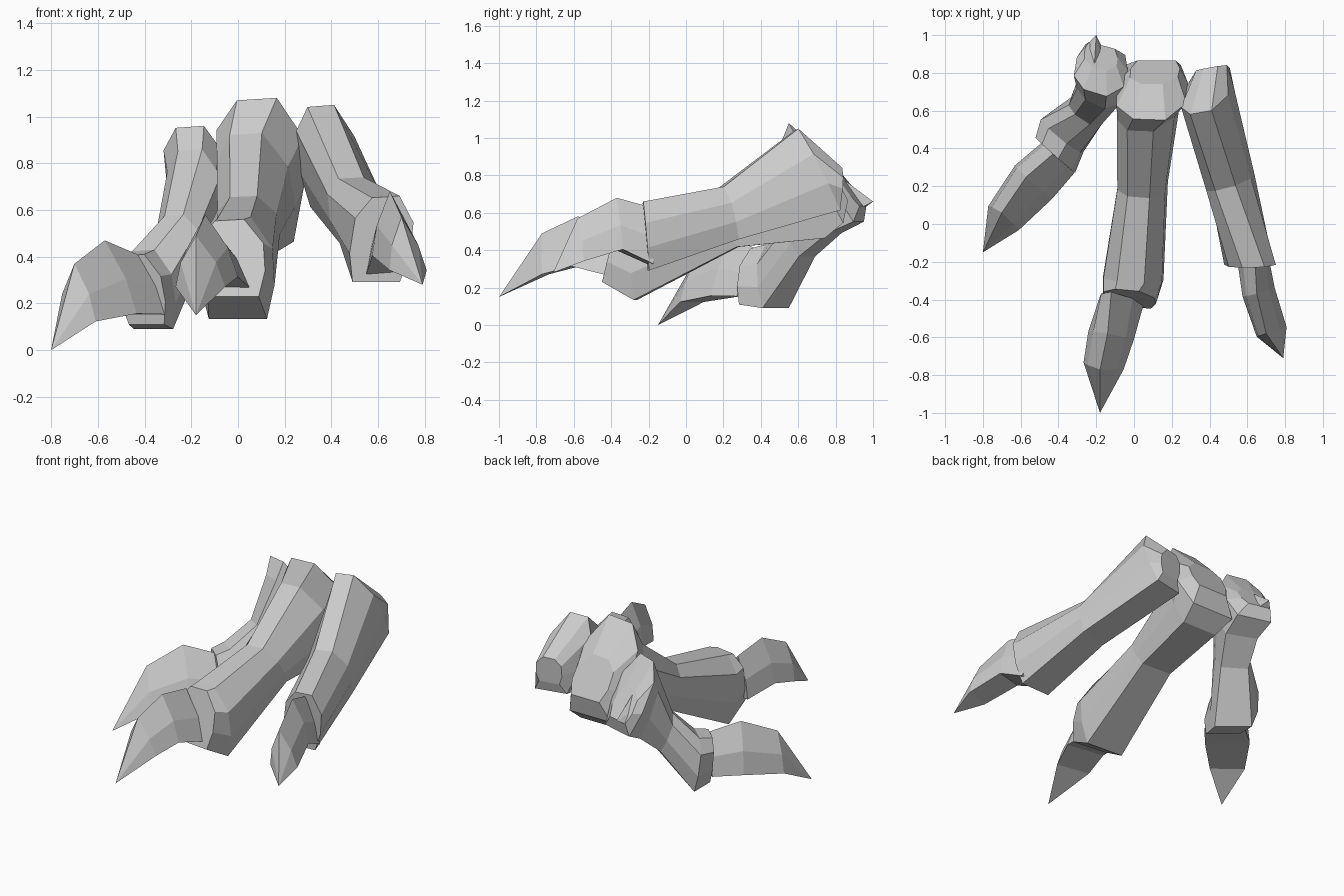
import bpy, bmesh
from math import sin, cos, radians
from mathutils import Vector

# Cross-sections: (side offset in half-widths, fraction from top to bottom)
TOE = [(-.5, .02), (.4, 0), (.97, .3), (1, .65), (.78, .97), (-.78, .97), (-1, .65), (-.97, .25)]
CLAW = [(0, 0), (.7, .5), (.98, .95), (-.98, .95), (-.7, .5)]


def loft(name, profile, rings, tip=None):
    """Ring = top point, bottom point, half-width, yaw in degrees."""
    bm = bmesh.new()
    loops = []
    for top, bottom, width, yaw in rings:
        top, bottom = Vector(top), Vector(bottom)
        side = Vector((cos(radians(yaw)), -sin(radians(yaw)), 0)) * width
        loops.append([bm.verts.new(top.lerp(bottom, t) + side * s) for s, t in profile])
    n = len(profile)
    for a, b in zip(loops, loops[1:]):
        for i in range(n):
            j = (i + 1) % n
            bm.faces.new((a[i], a[j], b[j], b[i]))
    bm.faces.new(loops[0])
    if tip:
        point = bm.verts.new(tip)
        for i in range(n):
            bm.faces.new((loops[-1][i], loops[-1][(i + 1) % n], point))
    else:
        bm.faces.new(loops[-1])
    bmesh.ops.recalc_face_normals(bm, faces=bm.faces)
    mesh = bpy.data.meshes.new(name)
    bm.to_mesh(mesh)
    bm.free()
    obj = bpy.data.objects.new(name, mesh)
    bpy.context.collection.objects.link(obj)
    return obj


# Right toe: long, slightly splayed
loft("right_toe", TOE, [
    ((.41, .83, .84), (.41, .82, .67), .085, -10),
    ((.36, .59, 1.05), (.41, .81, .60), .13, -12),
    ((.49, .19, .74), (.53, .26, .45), .125, -15),
    ((.64, -.23, .66), (.59, -.20, .28), .13, -2),
])
loft("right_claw", CLAW, [
    ((.64, -.19, .63), (.63, -.19, .31), .085, -12),
    ((.65, -.37, .68), (.66, -.36, .39), .09, -15),
    ((.70, -.58, .57), (.73, -.57, .33), .085, -18),
], (.79, -.71, .28))

# Middle toe: largest, with a raised knuckle at the back
loft("middle_toe", TOE, [
    ((.10, .74, .90), (.12, .87, .66), .13, 0),
    ((.09, .55, 1.08), (.10, .85, .53), .19, 0),
    ((.04, .49, .93), (.12, .75, .45), .155, 0),
    ((.03, .14, .66), (.06, .28, .41), .13, 3),
    ((-.01, -.31, .57), (0, -.27, .12), .16, 4),
    ((-.03, -.35, .56), (-.02, -.44, .22), .14, 6),
])
loft("middle_claw", CLAW, [
    ((-.12, -.36, .54), (-.06, -.40, .25), .12, 10),
    ((-.14, -.58, .58), (-.12, -.59, .30), .125, 10),
    ((-.18, -.77, .49), (-.16, -.75, .26), .11, 10),
], (-.18, -1, .15))

# Left toe: shorter, turning outward, with a narrow waist
loft("left_toe", TOE, [
    ((-.18, .82, .80), (-.17, .95, .63), .09, 15),
    ((-.20, .69, .96), (-.15, .93, .54), .14, 15),
    ((-.20, .63, .86), (-.16, .80, .48), .125, 22),
    ((-.27, .55, .58), (-.23, .65, .36), .105, 32),
    ((-.40, .46, .43), (-.36, .48, .08), .14, 40),
    ((-.44, .38, .41), (-.39, .35, .10), .13, 42),
])
loft("left_claw", CLAW, [
    ((-.43, .37, .41), (-.40, .35, .14), .12, 42),
    ((-.57, .25, .47), (-.53, .22, .14), .135, 42),
    ((-.70, .06, .37), (-.69, .03, .11), .105, 38),
], (-.80, -.15, 0))

# Bony spur behind the left toe
loft("left_spur", CLAW, [
    ((-.21, .84, .78), (-.21, .92, .60), .06, 15),
], (-.20, 1.0, .66))
